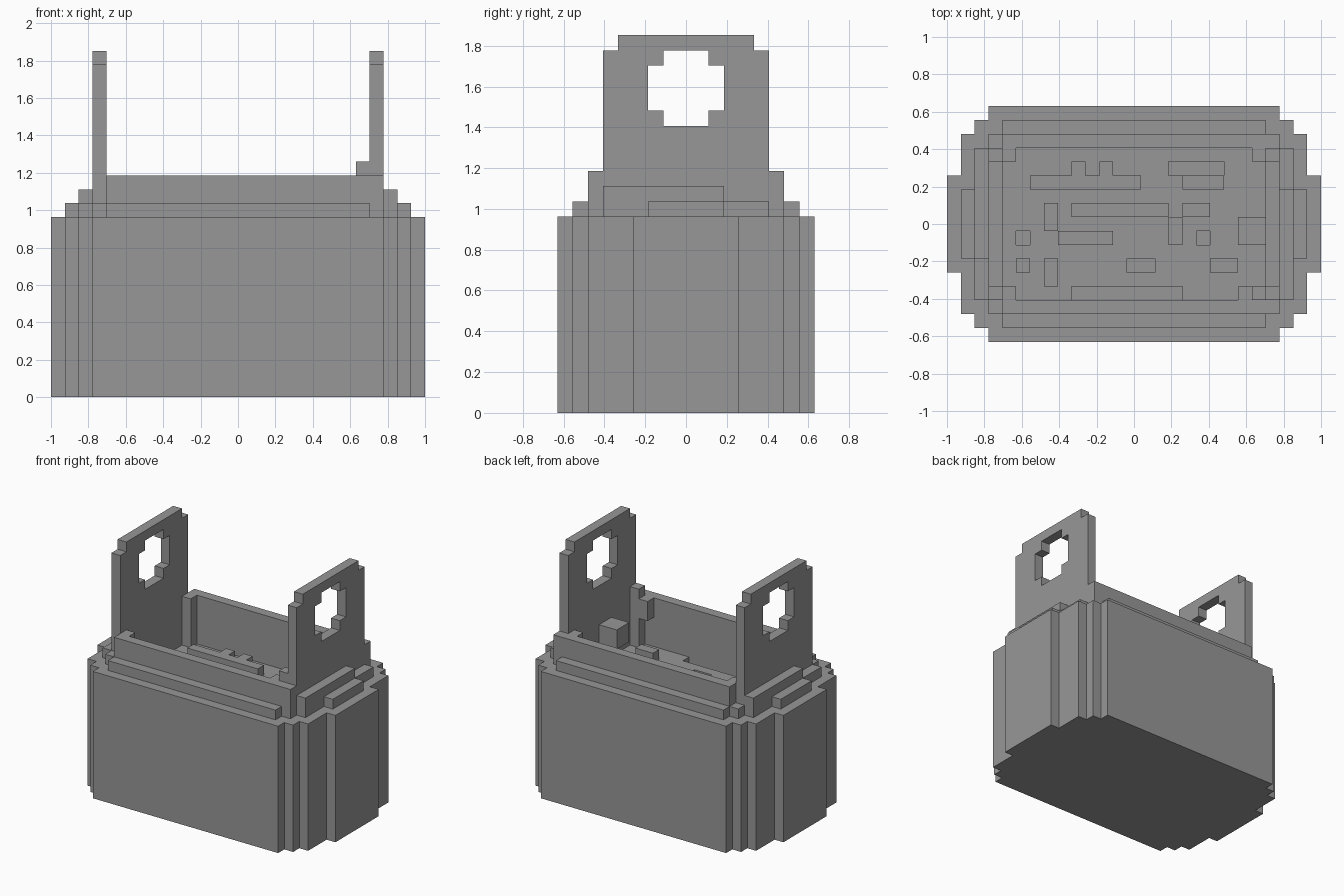
import bpy
import bmesh
import math
from mathutils import Vector

if "Cube" in bpy.data.objects:
    bpy.data.objects.remove(bpy.data.objects["Cube"], do_unlink=True)

S = 2 / 27                                  # size of one block
ORIGIN = Vector((-1.0, -8.5 * S, 0.0))      # corner of the 27 x 17 block grid

grey = bpy.data.materials.new("plain grey")
grey.use_nodes = True
grey.diffuse_color = (0.31, 0.31, 0.31, 1)
grey.node_tree.nodes["Principled BSDF"].inputs["Base Color"].default_value = (0.31, 0.31, 0.31, 1)


def box(x0, x1, y0, y1, z0, z1):
    """Set of block cells inside the given grid limits."""
    return {(x, y, z) for x in range(x0, x1) for y in range(y0, y1) for z in range(z0, z1)}


def turn(cells):
    """Half turn about the vertical centre line."""
    return {(26 - x, 16 - y, z) for x, y, z in cells}


def mirror_y(cells):
    return {(x, 16 - y, z) for x, y, z in cells}


def build(name, cells):
    """Skin the cells with only their outer faces."""
    bm = bmesh.new()
    verts = {}

    def vert(key):
        if key not in verts:
            verts[key] = bm.verts.new(ORIGIN + Vector(key) * S)
        return verts[key]

    for c in sorted(cells):
        for axis in range(3):
            u, v = (axis + 1) % 3, (axis + 2) % 3
            for side in (0, 1):
                near = list(c)
                near[axis] += 2 * side - 1
                if tuple(near) in cells:
                    continue
                ring = []
                for du, dv in ((0, 0), (1, 0), (1, 1), (0, 1)):
                    k = list(c)
                    k[axis] += side
                    k[u] += du
                    k[v] += dv
                    ring.append(vert(tuple(k)))
                bm.faces.new(ring if side else ring[::-1])
    bmesh.ops.dissolve_limit(bm, angle_limit=math.radians(1), verts=bm.verts, edges=bm.edges)
    mesh = bpy.data.meshes.new(name)
    bm.to_mesh(mesh)
    bm.free()
    mesh.materials.append(grey)
    obj = bpy.data.objects.new(name, mesh)
    bpy.context.collection.objects.link(obj)
    return obj


# Body: stepped oval footprint with a shallow pit on top
body = (box(3, 24, 0, 17, 0, 13) | box(2, 25, 1, 16, 0, 13)
        | box(1, 26, 2, 15, 0, 13) | box(0, 27, 5, 12, 0, 13))
build("basket_body", body - box(4, 23, 3, 14, 10, 13))

# Front and back walls, each with a low outer ledge and a corner block
wall = box(4, 24, 2, 3, 13, 16) | box(4, 23, 1, 2, 13, 14) | box(3, 4, 2, 3, 13, 14)
build("front_wall", wall)
build("back_wall", mirror_y(wall))

# Side ledges
ledge = box(24, 25, 3, 11, 13, 15) | box(24, 25, 11, 14, 13, 14) | box(25, 26, 6, 11, 13, 14)
build("left_ledge", ledge)
build("right_ledge", turn(ledge))

# Handle plates with a rounded hole
plate = box(23, 24, 3, 14, 13, 24) | box(23, 24, 4, 13, 24, 25)
plate -= box(23, 24, 7, 10, 19, 24) | box(23, 24, 6, 11, 20, 23)
build("left_handle", plate)
build("right_handle", turn(plate))

# Inner corner posts and small brackets
build("corner_posts", box(4, 5, 3, 4, 10, 16) | box(4, 5, 13, 14, 10, 16)
      | box(22, 23, 13, 14, 10, 16) | box(22, 23, 3, 4, 10, 17) | box(21, 22, 3, 4, 14, 16))
build("side_bracket", box(21, 23, 7, 9, 13, 15))

# Contents: uneven floor with raised lumps and dips
floor = box(4, 23, 3, 14, 10, 11)
lumps = [(6, 14, 11, 12), (9, 10, 12, 13), (11, 12, 12, 13), (17, 20, 11, 12),
         (17, 19, 9, 10), (9, 16, 9, 10), (8, 12, 7, 8), (5, 6, 5, 6),
         (7, 8, 4, 6), (19, 21, 5, 6), (16, 17, 7, 9), (7, 8, 8, 10)]
dips = [(16, 20, 12, 13), (13, 15, 5, 6), (9, 17, 3, 4), (18, 19, 7, 8), (5, 6, 7, 8)]
for x0, x1, y0, y1 in lumps:
    floor |= box(x0, x1, y0, y1, 11, 12)
for x0, x1, y0, y1 in dips:
    floor -= box(x0, x1, y0, y1, 10, 11)
build("contents", floor)
